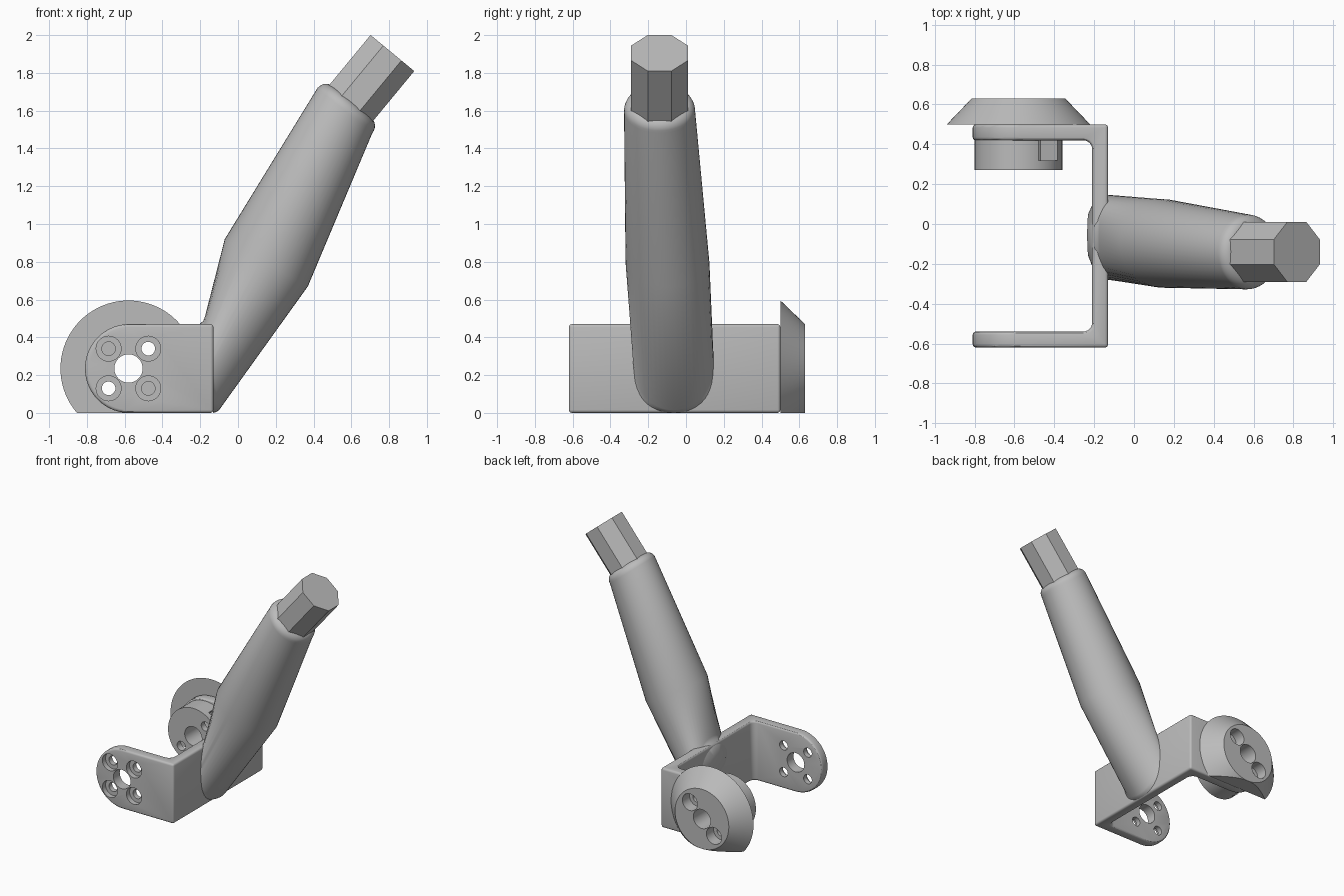
import bpy, bmesh, math
from mathutils import Matrix, Vector

if "Cube" in bpy.data.objects:
    bpy.data.objects.remove(bpy.data.objects["Cube"])

grey = bpy.data.materials.new("plain grey")
grey.use_nodes = True
COLOUR = (0.5, 0.5, 0.5, 1)
grey.diffuse_color = COLOUR
grey.node_tree.nodes["Principled BSDF"].inputs["Base Color"].default_value = COLOUR

HUB_X, HUB_Z = -0.58, 0.235   # pivot axis of the bracket
HOLE = 0.105                  # screw hole offset from the pivot
DIAGONAL = [(1, 1), (-1, -1)]
ALL_FOUR = DIAGONAL + [(1, -1), (-1, 1)]


def finish(bm, name):
    bmesh.ops.recalc_face_normals(bm, faces=bm.faces)
    mesh = bpy.data.meshes.new(name)
    bm.to_mesh(mesh)
    bm.free()
    mesh.materials.append(grey)
    ob = bpy.data.objects.new(name, mesh)
    bpy.context.collection.objects.link(ob)
    return ob


def activate(ob):
    bpy.ops.object.select_all(action='DESELECT')
    ob.select_set(True)
    bpy.context.view_layer.objects.active = ob


def smooth(ob, angle=30):
    activate(ob)
    bpy.ops.object.shade_smooth_by_angle(angle=math.radians(angle))


def disc(name, y0, y1, r0, r1=None, dx=0, dz=0, segments=48):
    """Cylinder or cone along y around the pivot, r0 at y0 and r1 at y1."""
    bm = bmesh.new()
    place = Matrix.Translation((HUB_X + dx, (y0 + y1) / 2, HUB_Z + dz))
    bmesh.ops.create_cone(bm, cap_ends=True, segments=segments, depth=y1 - y0,
                          radius1=r0 if r1 is None else r1, radius2=r0,
                          matrix=place @ Matrix.Rotation(math.pi / 2, 4, 'X'))
    return finish(bm, name)


def cut(ob, cutter):
    cutter.hide_render = True
    mod = ob.modifiers.new("cut", 'BOOLEAN')
    mod.operation = 'DIFFERENCE'
    mod.solver = 'EXACT'
    mod.object = cutter
    activate(ob)
    bpy.ops.object.modifier_apply(modifier=mod.name)
    bpy.data.objects.remove(cutter)


def drill(ob, y0, y1, radius, corners):
    for sx, sz in corners:
        cut(ob, disc("drill", y0, y1, radius, dx=sx * HOLE, dz=sz * HOLE, segments=32))


# U-shaped bracket: profile from above, extruded upward
bm = bmesh.new()
profile = [(-0.81, -0.62), (-0.13, -0.62), (-0.13, 0.5), (-0.81, 0.5),
           (-0.81, 0.42), (-0.21, 0.42), (-0.21, -0.54), (-0.81, -0.54)]
base = bm.faces.new([bm.verts.new((x, y, 0)) for x, y in profile])
extruded = bmesh.ops.extrude_face_region(bm, geom=[base])["geom"]
bmesh.ops.translate(bm, vec=(0, 0, 0.47),
                    verts=[v for v in extruded if isinstance(v, bmesh.types.BMVert)])
bmesh.ops.recalc_face_normals(bm, faces=bm.faces)


def along(edge, axis):
    d = edge.verts[0].co - edge.verts[1].co
    return abs(d[axis]) > d.length * 0.99


inner = [e for e in bm.edges if along(e, 2) and abs(e.verts[0].co.x + 0.21) < 0.001]
bmesh.ops.bevel(bm, geom=inner, offset=0.045, segments=6, profile=0.5, affect='EDGES')
ends = [e for e in bm.edges if along(e, 1) and e.verts[0].co.x < -0.8]
bmesh.ops.bevel(bm, geom=ends, offset=0.234, segments=14, profile=0.5, affect='EDGES')
bracket = finish(bm, "bracket")
edge_round = bracket.modifiers.new("edge_round", 'BEVEL')
edge_round.width = 0.016
edge_round.segments = 3
edge_round.limit_method = 'ANGLE'
edge_round.angle_limit = math.radians(40)
edge_round.use_clamp_overlap = False
activate(bracket)
bpy.ops.object.modifier_apply(modifier=edge_round.name)

# Pivot and screw holes through both arms, counterbores on the front arm
cut(bracket, disc("drill", -0.8, 0.7, 0.075))
drill(bracket, -0.8, 0.7, 0.036, ALL_FOUR)
drill(bracket, -0.8, -0.58, 0.066, ALL_FOUR)
smooth(bracket)

# Conical foot on the outside of the rear arm, cut flat at the ground
foot = disc("cone_foot", 0.5, 0.63, 0.36, 0.235, segments=80)
bm = bmesh.new()
bm.from_mesh(foot.data)
section = bmesh.ops.bisect_plane(bm, geom=bm.verts[:] + bm.edges[:] + bm.faces[:],
                                 plane_co=(0, 0, 0), plane_no=(0, 0, -1), clear_outer=True)
bmesh.ops.holes_fill(bm, edges=[e for e in bm.edges if e.is_boundary])
bmesh.ops.recalc_face_normals(bm, faces=bm.faces)
bm.to_mesh(foot.data)
bm.free()
cut(foot, disc("drill", 0.4, 0.8, 0.075))
drill(foot, 0.4, 0.8, 0.036, DIAGONAL)
drill(foot, 0.54, 0.8, 0.066, DIAGONAL)
smooth(foot)

# Round boss inside the rear arm, with two diagonal nut slots
boss = disc("boss", 0.27, 0.425, 0.22, segments=64)
cut(boss, disc("drill", 0.1, 0.6, 0.075))
drill(boss, 0.1, 0.6, 0.036, DIAGONAL)
for turn in (-45, 135):
    bm = bmesh.new()
    bmesh.ops.create_cube(bm, size=1, matrix=(
        Matrix.Translation((HUB_X, 0.385, HUB_Z))
        @ Matrix.Rotation(math.radians(turn), 4, 'Y')
        @ Matrix.Translation((0.195, 0, 0))
        @ Matrix.Diagonal((0.21, 0.13, 0.134, 1))))
    cut(boss, finish(bm, "slot"))
smooth(boss)

# Octagonal shaft end
TIP = Vector((0.8175, -0.14, 1.905))
tilt = Matrix.Rotation(math.radians(39.56), 4, 'Y')
across, axis = tilt @ Vector((1, 0, 0)), tilt @ Vector((0, 0, 1))
bm = bmesh.new()
bmesh.ops.create_cone(bm, cap_ends=True, segments=8, depth=0.5,
                      radius1=0.15 / math.cos(math.pi / 8),
                      radius2=0.15 / math.cos(math.pi / 8),
                      matrix=Matrix.Translation(TIP - axis * 0.25) @ tilt
                      @ Matrix.Rotation(math.pi / 8, 4, 'Z'))
finish(bm, "octagonal_shaft")

# Handle: ellipses lofted from the bracket wall to a rounded end.
# Each section has its upper and lower point in x, z, then y centre and y half width.
sections = [(-0.235, 0.40, -0.22, 0.24, -0.055, 0.11),
            (-0.20, 0.475, -0.13, 0.0, -0.065, 0.25),
            (-0.185, 0.485, -0.115, 0.005, -0.065, 0.225),
            (-0.175, 0.51, -0.10, 0.015, -0.066, 0.213),
            (-0.07, 0.92, 0.37, 0.67, -0.098, 0.222)]
for step in range(7):
    a = step / 6 * math.pi / 2
    centre = TIP - axis * (0.395 - 0.06 * math.sin(a))
    half = 0.13 + 0.058 * math.cos(a)
    p, q = centre - across * half, centre + across * half
    sections.append((p.x, p.z, q.x, q.z, centre.y, half))

SIDES = 48
bm = bmesh.new()
rings = []
for x0, z0, x1, z1, yc, yh in sections:
    mid = Vector(((x0 + x1) / 2, yc, (z0 + z1) / 2))
    reach = Vector(((x1 - x0) / 2, 0, (z1 - z0) / 2))
    angles = [math.tau * i / SIDES for i in range(SIDES)]
    rings.append([bm.verts.new(mid + reach * math.cos(t) + Vector((0, yh * math.sin(t), 0)))
                  for t in angles])
for low, high in zip(rings, rings[1:]):
    for i in range(SIDES):
        j = (i + 1) % SIDES
        bm.faces.new((low[i], low[j], high[j], high[i]))
bm.faces.new(rings[0])
bm.faces.new(rings[-1])
smooth(finish(bm, "handle"), 40)
